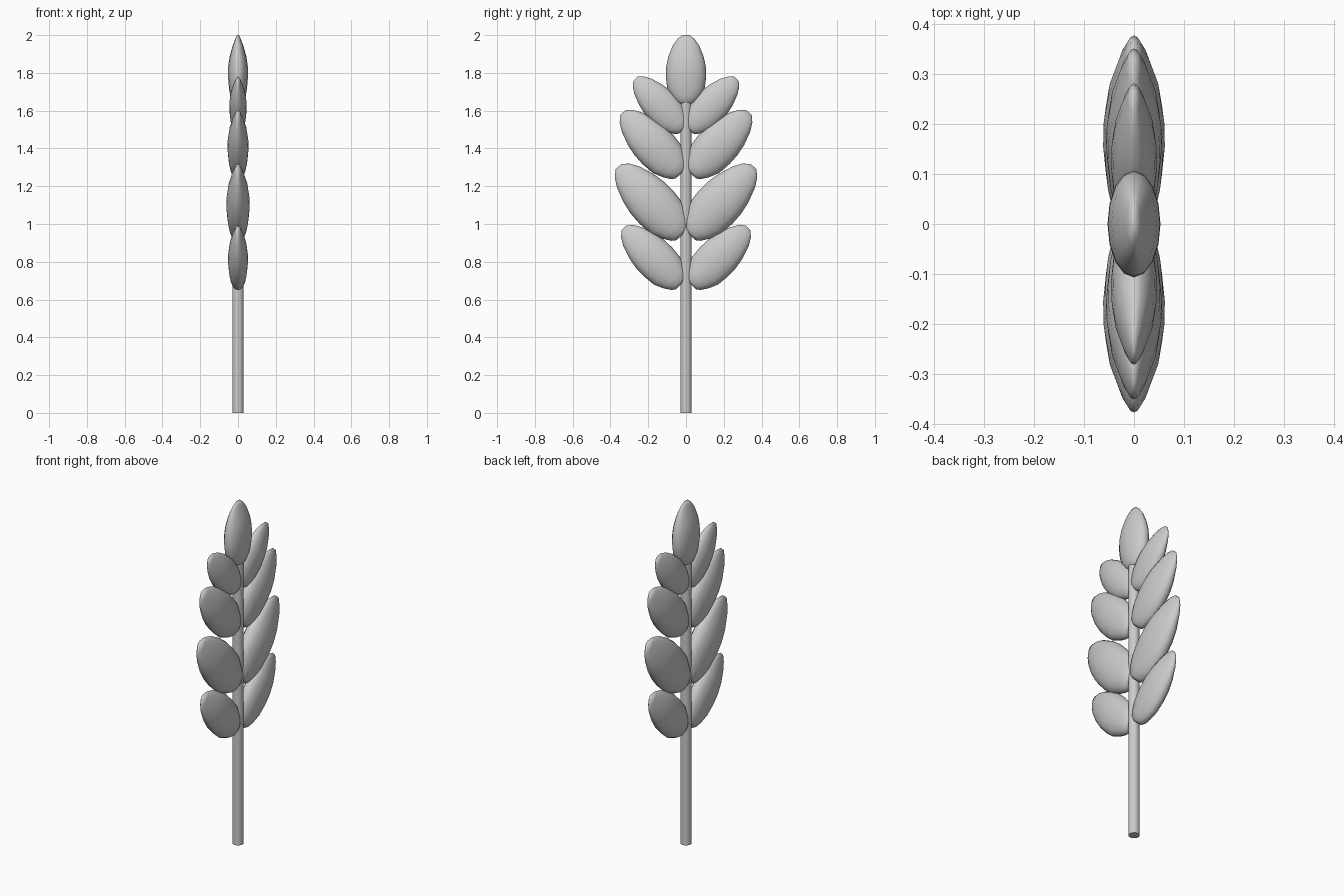
import bpy, bmesh, math
from mathutils import Matrix, Vector

cube = bpy.data.objects.get("Cube")
if cube:
    bpy.data.objects.remove(cube, do_unlink=True)

grey = bpy.data.materials.new("plain grey")
grey.use_nodes = True
colour = (0.6, 0.6, 0.6, 1)
grey.diffuse_color = colour
grey.node_tree.nodes["Principled BSDF"].inputs["Base Color"].default_value = colour

# Grain profile: distance along the grain, half width, half thickness
PROFILE = [(0, 0.035, 0.02), (0.015, 0.055, 0.033), (0.05, 0.078, 0.041),
           (0.1, 0.1, 0.048), (0.17, 0.107, 0.053), (0.23, 0.105, 0.052),
           (0.29, 0.094, 0.045), (0.36, 0.07, 0.028), (0.4, 0.046, 0.015),
           (0.425, 0.018, 0.006)]
SIDES = 16


def add_grain(name, y, z, angle, length, width):
    """Flattened seed that starts at (y, z) and leans by angle towards +y."""
    bm = bmesh.new()
    rings = []
    for along, half_w, half_t in PROFILE:
        ring = []
        for i in range(SIDES):
            a = math.tau * i / SIDES
            ring.append(bm.verts.new((half_t * width * math.cos(a),
                                      half_w * width * math.sin(a),
                                      along * length)))
        rings.append(ring)
    for low, high in zip(rings, rings[1:]):
        for i in range(SIDES):
            j = (i + 1) % SIDES
            bm.faces.new((low[i], low[j], high[j], high[i]))
    bm.faces.new(rings[0][::-1])
    bm.faces.new(rings[-1])
    for face in bm.faces:
        face.smooth = True
    bm.transform(Matrix.Translation(Vector((0, y, z)))
                 @ Matrix.Rotation(-math.radians(angle), 4, 'X'))
    mesh = bpy.data.meshes.new(name)
    bm.to_mesh(mesh)
    bm.free()
    mesh.materials.append(grey)
    obj = bpy.data.objects.new(name, mesh)
    bpy.context.collection.objects.link(obj)


# Stem
bpy.ops.mesh.primitive_cylinder_add(vertices=16, radius=0.03, depth=1.67,
                                    location=(0, 0, 0.835))
stem = bpy.context.object
stem.name = "stem"
stem.data.materials.append(grey)
bpy.ops.object.shade_smooth_by_angle(angle=math.radians(40))

# Paired grains up the stem: base offset, base height, lean, size
PAIRS = [(0.028, 0.679, 45, 1.0), (0.02, 0.942, 43, 1.165),
         (0.027, 1.266, 43.5, 1.05), (0.015, 1.499, 43, 0.87)]
for n, (y, z, lean, size) in enumerate(PAIRS, 1):
    for side, sign in (("back", 1), ("front", -1)):
        add_grain(f"{side}_grain_{n}", sign * y, z, sign * lean, size, size)

# Grain at the tip
add_grain("top_grain", 0, 1.635, 0, 0.86, 1.0)
